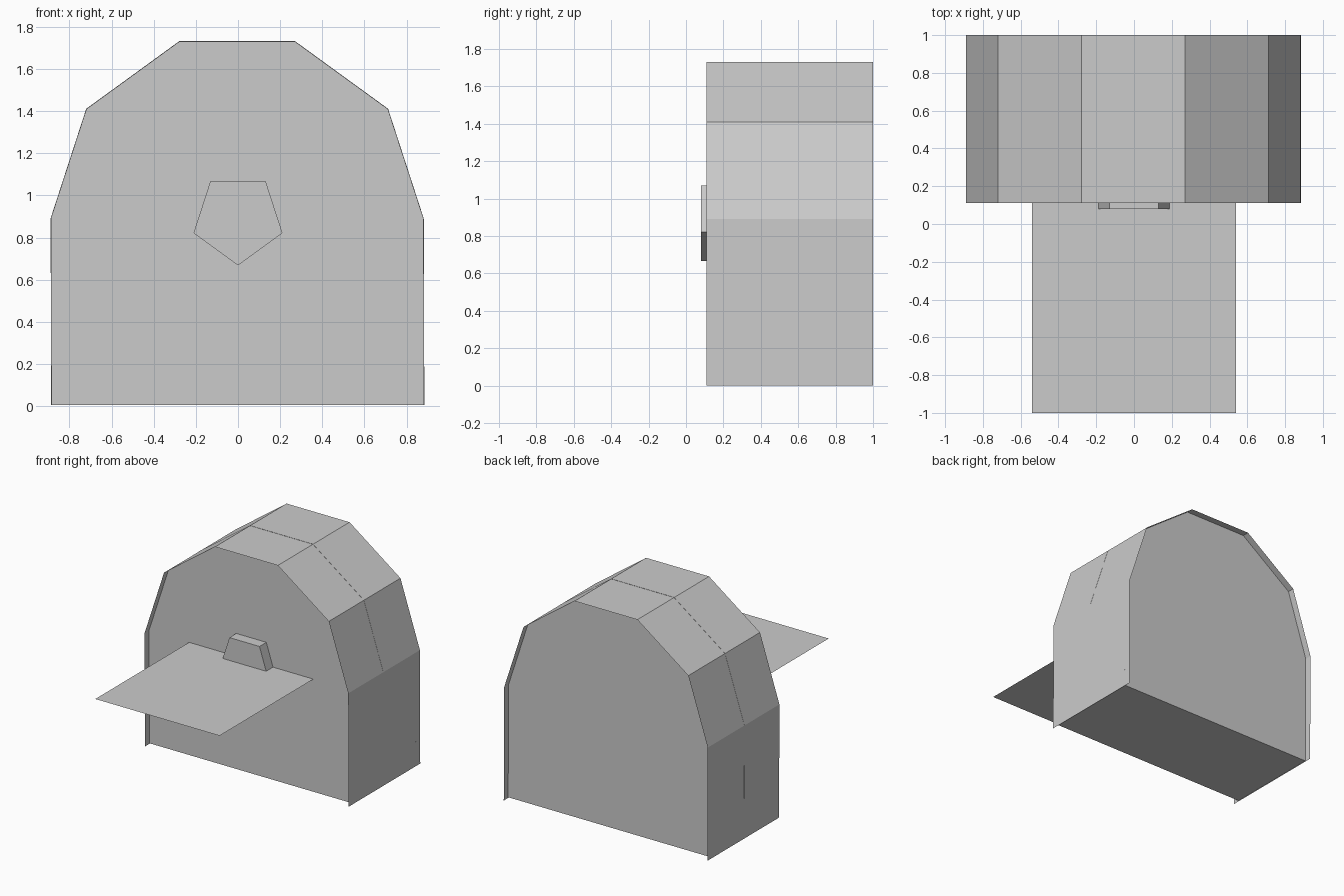
import bpy, bmesh, math

if "Cube" in bpy.data.objects:
    bpy.data.objects.remove(bpy.data.objects["Cube"])


def make_object(name, verts, faces):
    mesh = bpy.data.meshes.new(name)
    mesh.from_pydata(verts, [], faces)
    obj = bpy.data.objects.new(name, mesh)
    bpy.context.collection.objects.link(obj)
    return obj


def sweep(name, profile, y0, y1, closed=False):
    """Run an (x, z) profile from y0 to y1; closed profiles get end caps."""
    n = len(profile)
    verts = [(x, y, z) for y in (y0, y1) for x, z in profile]
    faces = [(i, (i + 1) % n, n + (i + 1) % n, n + i)
             for i in range(n if closed else n - 1)]
    if closed:
        faces += [tuple(reversed(range(n))), tuple(range(n, 2 * n))]
    obj = make_object(name, verts, faces)
    bm = bmesh.new()
    bm.from_mesh(obj.data)
    bmesh.ops.recalc_face_normals(bm, faces=bm.faces)
    bm.to_mesh(obj.data)
    bm.free()
    return obj


def panel(name, profile, y):
    return make_object(name, [(x, y, z) for x, z in profile],
                       [tuple(range(len(profile)))])


# Arch outline: half a decagon standing on two straight walls
R, CX, CZ = 0.885, -0.004, 0.89
arch = [(CX + R * math.cos(math.radians(a)), CZ + R * math.sin(math.radians(a)))
        for a in range(0, 181, 36)]
outline = [(0.884, 0.0)] + arch + [(-0.886, 0.0)]

# Thin shell of walls and roof
sweep("arched_shell", outline, 0.11, 1.0)

# Recessed end walls and the partition whose edge shows as a seam on the roof
inner = [(x, max(z, 0.005)) for x, z in outline]
panel("front_wall", inner, 0.165)
panel("back_wall", inner, 0.945)
panel("partition", [(x * 1.001, z * 1.001) for x, z in inner], 0.545)

# Floor between the end walls
make_object("floor", [(-0.885, 0.165, 0.005), (0.883, 0.165, 0.005),
                      (0.883, 0.945, 0.005), (-0.885, 0.945, 0.005)], [(3, 2, 1, 0)])

# Flat shelf reaching out of the front
make_object("shelf", [(-0.54, -1, 0.89), (0.54, -1, 0.89),
                      (0.54, 0.165, 0.89), (-0.54, 0.165, 0.89)], [(0, 1, 2, 3)])

# Five-sided boss on the front wall, pointing down
boss = [(0.222 * math.sin(math.radians(72 * i)), 0.89 - 0.222 * math.cos(math.radians(72 * i)))
        for i in range(5)]
sweep("front_boss", boss, 0.08, 0.17, closed=True)
